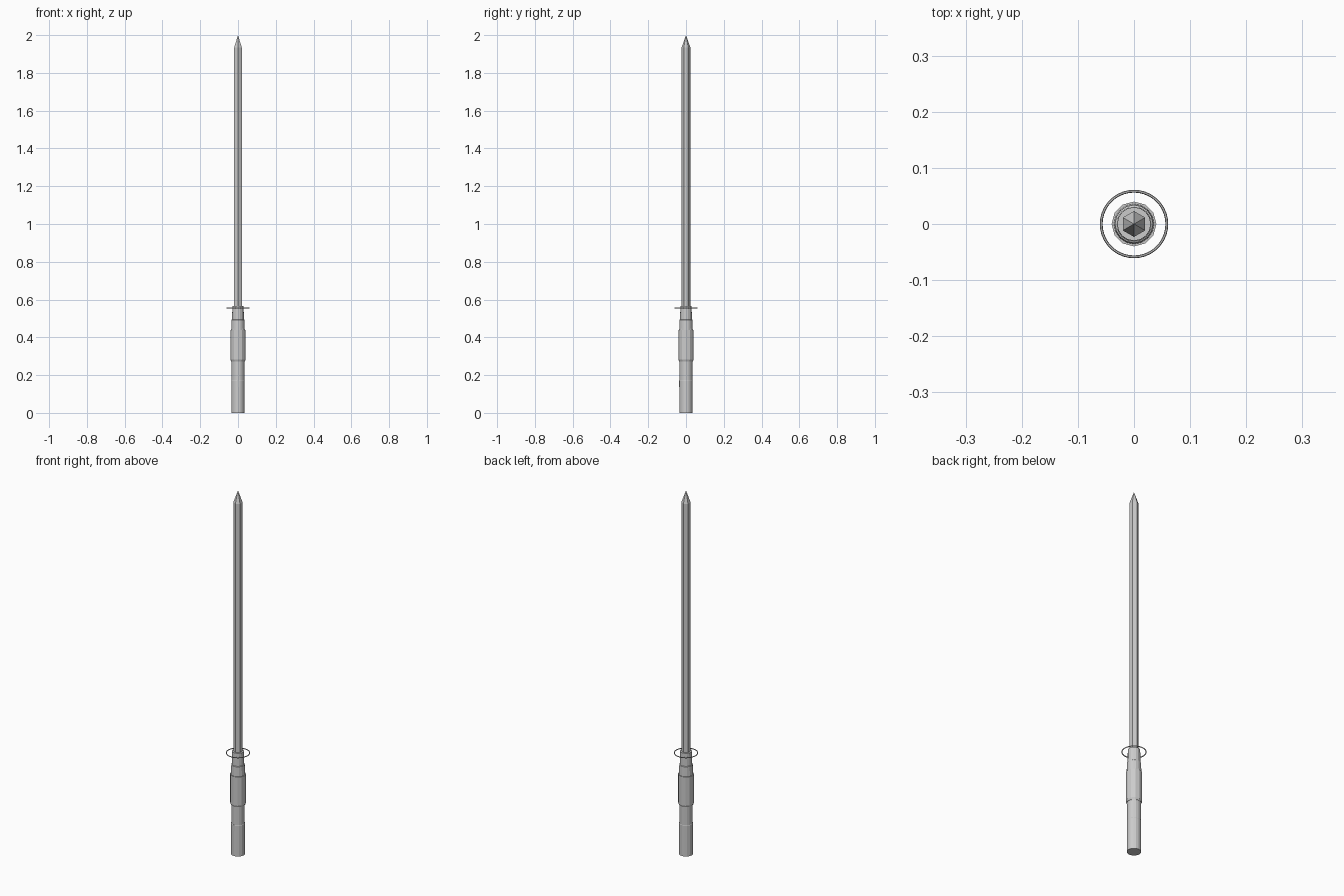
import bpy, bmesh, math

if "Cube" in bpy.data.objects:
    bpy.data.objects.remove(bpy.data.objects["Cube"])


def turned(name, profile, sides, phase=0.0):
    """Closed turned solid from (radius, z) points; radius 0 makes a point."""
    bm = bmesh.new()
    rings = []
    for r, z in profile:
        if r == 0:
            rings.append([bm.verts.new((0, 0, z))])
        else:
            rings.append([bm.verts.new((r * math.cos(phase + math.tau * i / sides),
                                        r * math.sin(phase + math.tau * i / sides), z))
                          for i in range(sides)])
    for a, b in zip(rings, rings[1:]):
        for i in range(sides):
            j = (i + 1) % sides
            if len(b) == 1:
                bm.faces.new((a[i], a[j], b[0]))
            else:
                bm.faces.new((a[i], a[j], b[j], b[i]))
    bm.faces.new(rings[0][::-1])
    if len(rings[-1]) > 1:
        bm.faces.new(rings[-1])
    me = bpy.data.meshes.new(name)
    bm.to_mesh(me)
    bm.free()
    ob = bpy.data.objects.new(name, me)
    bpy.context.collection.objects.link(ob)
    return ob


# Six-sided blade with pointed tip, corners facing front and back
turned("blade", [(0.023, 0.54), (0.023, 1.935), (0, 2.0)], 6, math.pi / 2)

# Lower grip with a slight step
turned("grip", [(0.035, 0), (0.035, 0.17), (0.034, 0.172), (0.034, 0.29)], 16)

# Wide middle sleeve with bevelled lower lip
turned("sleeve", [(0.036, 0.272), (0.040, 0.282), (0.040, 0.44)], 12)

# Stepped neck
turned("neck", [(0.036, 0.435), (0.034, 0.493), (0.031, 0.495), (0.030, 0.566)], 16)

# Thin floating guard ring
bpy.ops.mesh.primitive_torus_add(major_radius=0.0585, minor_radius=0.0025,
                                 major_segments=40, minor_segments=6,
                                 location=(0, 0, 0.555))
bpy.context.object.name = "guard_ring"

# Small switch on the front of the grip
bpy.ops.mesh.primitive_cube_add(size=1, location=(0, -0.033, 0.155))
switch = bpy.context.object
switch.name = "switch"
switch.scale = (0.012, 0.006, 0.034)
